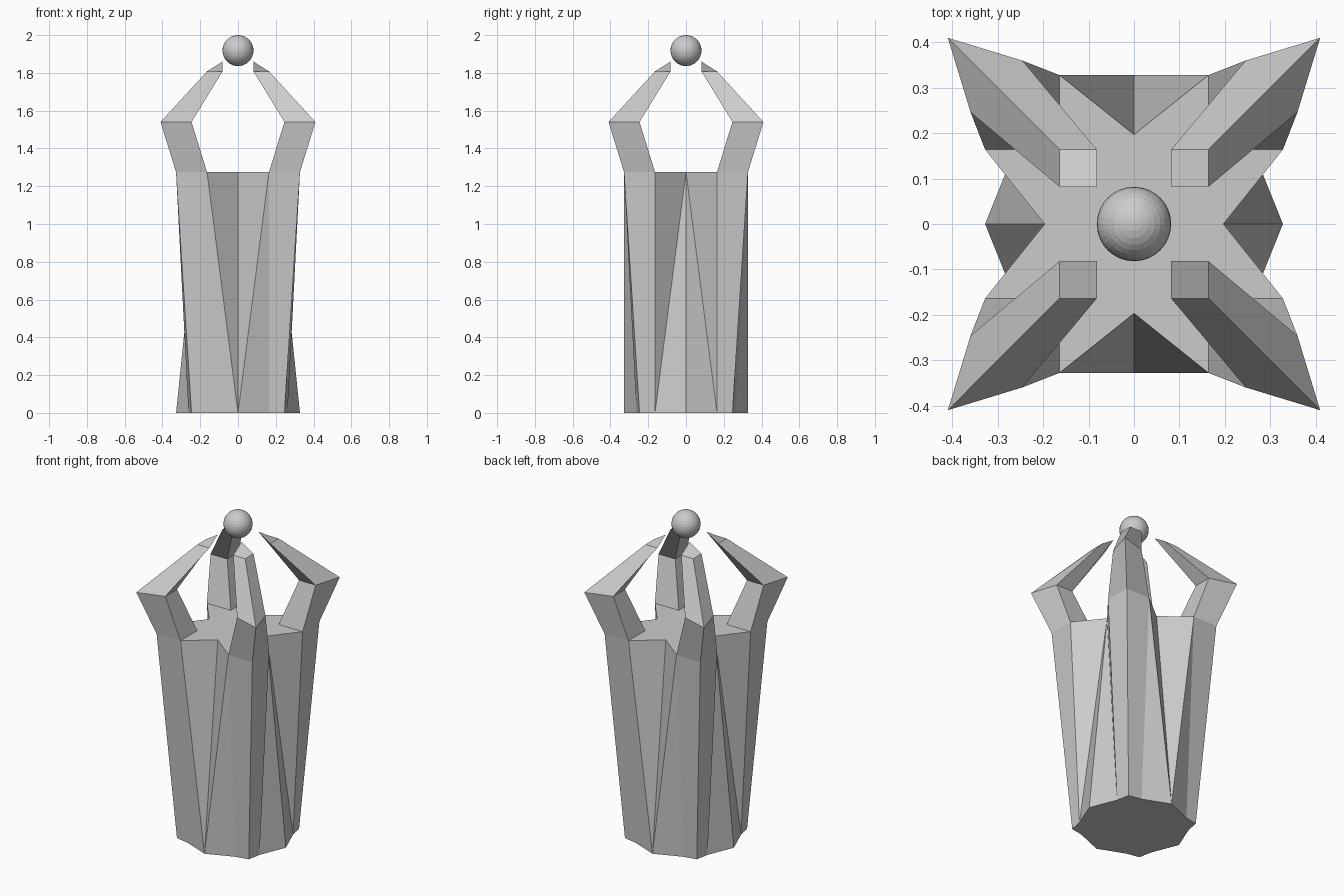
import bpy, bmesh

if "Cube" in bpy.data.objects:
    bpy.data.objects.remove(bpy.data.objects["Cube"])

ZT = 1.275
# one quadrant of the body outline (turned four times), counter-clockwise from +x
TOP = [(.197, 0), (.328, .164), (.328, .328), (.164, .328)]
BOTTOM = [(.328, 0), (.262, .164), (.246, .246), (.164, .262)]


def turn(p, n):
    x, y = p[0], p[1]
    for _ in range(n):
        x, y = -y, x
    return (x, y) + tuple(p[2:])


def finish(bm, name):
    bmesh.ops.recalc_face_normals(bm, faces=bm.faces[:])
    me = bpy.data.meshes.new(name)
    bm.to_mesh(me)
    bm.free()
    ob = bpy.data.objects.new(name, me)
    bpy.context.collection.objects.link(ob)
    return ob


# Fluted body with four claw arms growing out of its corners
bm = bmesh.new()
t = [bm.verts.new(turn((*p, ZT), q)) for q in range(4) for p in TOP]
b = [bm.verts.new(turn((*p, 0), q)) for q in range(4) for p in BOTTOM]
for i in range(16):
    j = (i + 1) % 16
    if i % 4 in (0, 3):
        # grooved sides fold one way on x and the other way on y
        axis, side = (i, j) if i % 4 == 0 else (j, i)
        if axis % 8 == 0:
            bm.faces.new((t[axis], b[axis], b[side]))
            bm.faces.new((t[axis], b[side], t[side]))
        else:
            bm.faces.new((t[axis], b[axis], t[side]))
            bm.faces.new((b[axis], b[side], t[side]))
    else:
        bm.faces.new((b[i], b[j], t[j], t[i]))
bm.faces.new(b[::-1])

# Arms: section order is right, outer, left, inner
MID = [(.36, .246, 1.54), (.41, .41, 1.54), (.246, .36, 1.54), (.246, .246, 1.54)]
TIP = [(.164, .082, 1.808), (.164, .164, 1.808), (.082, .164, 1.808), (.082, .082, 1.86)]
star = []
for q in range(4):
    inner = bm.verts.new(turn((.164, .164, ZT), q))
    ring = [t[4 * q + 1], t[4 * q + 2], t[4 * q + 3], inner]
    star += [t[4 * q], t[4 * q + 1], inner, t[4 * q + 3]]
    for section in (MID, TIP):
        nxt = [bm.verts.new(turn(p, q)) for p in section]
        for k in range(4):
            m = (k + 1) % 4
            bm.faces.new((ring[k], ring[m], nxt[m], nxt[k]))
        ring = nxt
    bm.faces.new(ring)
bm.faces.new(star)
finish(bm, "body_with_claws")

# Ball held above the claw tips
bm = bmesh.new()
bmesh.ops.create_uvsphere(bm, u_segments=32, v_segments=16, radius=.082)
ball = finish(bm, "ball")
ball.location.z = 1.918
